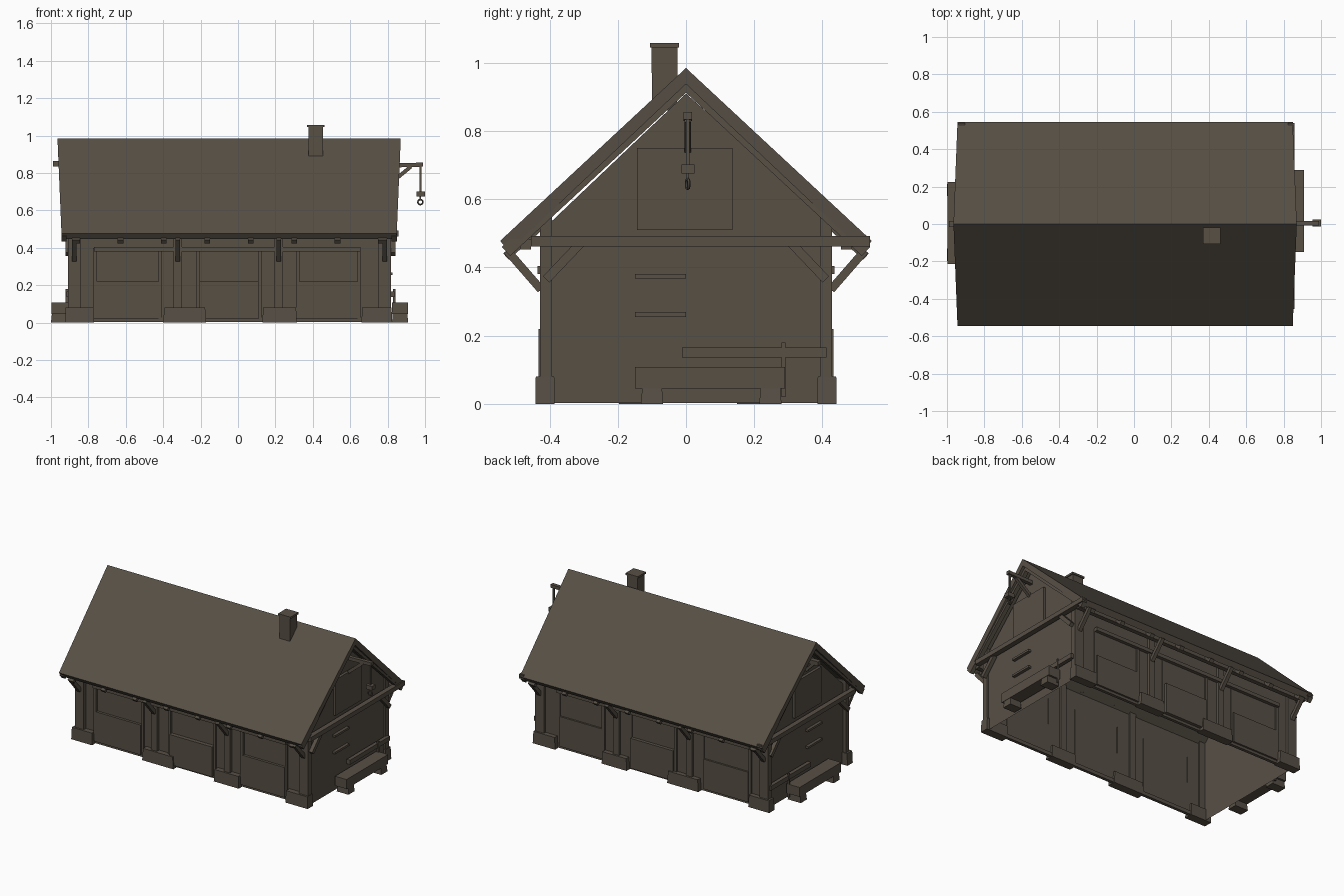
import bpy, bmesh, math
from mathutils import Vector

if "Cube" in bpy.data.objects:
    bpy.data.objects.remove(bpy.data.objects["Cube"])

mat = bpy.data.materials.new("weathered dark brown")
mat.diffuse_color = (0.095, 0.079, 0.06, 1)
mat.use_nodes = True
mat.node_tree.nodes["Principled BSDF"].inputs["Base Color"].default_value = mat.diffuse_color


def finish(name, bm):
    bmesh.ops.recalc_face_normals(bm, faces=bm.faces)
    me = bpy.data.meshes.new(name)
    bm.to_mesh(me)
    bm.free()
    me.materials.append(mat)
    ob = bpy.data.objects.new(name, me)
    bpy.context.collection.objects.link(ob)
    return ob


def box(name, x, y, z, taper=1.0):
    """Box from ranges; taper scales the top about its middle."""
    bm = bmesh.new()
    bmesh.ops.create_cube(bm, size=1)
    for v in bm.verts:
        s = taper if v.co.z > 0 else 1
        v.co = ((x[0] + x[1]) / 2 + v.co.x * s * (x[1] - x[0]),
                (y[0] + y[1]) / 2 + v.co.y * s * (y[1] - y[0]),
                z[0] if v.co.z < 0 else z[1])
    return finish(name, bm)


def beam(name, a, b, w, h=None):
    """Square timber between two points."""
    a, b = Vector(a), Vector(b)
    h = h or w
    d = (b - a).normalized()
    up = Vector((1, 0, 0)) if abs(d.z) > 0.99 else Vector((0, 0, 1))
    s = d.cross(up).normalized()
    u = s.cross(d)
    bm = bmesh.new()
    rings = [[bm.verts.new(p + s * i * w / 2 + u * j * h / 2)
              for i, j in ((-1, -1), (1, -1), (1, 1), (-1, 1))] for p in (a, b)]
    bm.faces.new(rings[0])
    bm.faces.new(rings[1][::-1])
    for k in range(4):
        n = (k + 1) % 4
        bm.faces.new((rings[0][k], rings[0][n], rings[1][n], rings[1][k]))
    return finish(name, bm)


def extrude_profile(name, pts, ends, caps=True, closed=True):
    """Sweep a (y, z) profile along x; ends(z) gives the two x limits."""
    bm = bmesh.new()
    r = [[bm.verts.new((ends(z)[i], y, z)) for y, z in pts] for i in (0, 1)]
    if caps:
        bm.faces.new(r[0])
        bm.faces.new(r[1][::-1])
    m = len(pts)
    for k in range(m if closed else m - 1):
        n = (k + 1) % m
        bm.faces.new((r[0][k], r[0][n], r[1][n], r[1][k]))
    return finish(name, bm)


# Hollow walls with gables, open underneath
extrude_profile("walls", [(-.405, .003), (-.405, .525), (0, .91), (.41, .545), (.41, .003)],
                lambda z: (-.885, .805), closed=False)

# Roof shell, longer at the ridge than at the eaves
extrude_profile("roof", [(0, .985), (.545, .478), (.52, .447), (0, .938), (-.52, .447), (-.545, .478)],
                lambda z: (-.943 - .022 * (z - .46) / .52, .848 + .022 * (z - .46) / .52))

# Bargeboards under the roof ends
for x0, x1 in ((-.915, -.945), (.82, .85)):
    for s in (-1, 1):
        beam("bargeboard", ((x0 + x1) / 2, 0, .937), ((x0 + x1) / 2, s * .528, .447), .028, .036)

# Chimney with cap
box("chimney", (.378, .455), (-.1, -.026), (.86, 1.045), 1.02)
box("chimney_cap", (.37, .462), (-.106, -.02), (1.045, 1.058))

stones = ((-.925, -.77), (-.4, -.17), (.13, .315), (.66, .825))
posts = (-.875, -.322, .218, .785)
for s in (-1, 1):
    side = "front" if s < 0 else "back"
    # Posts on stone footings
    for (a, b), px in zip(stones, posts):
        box(side + "_footing", (a, b), sorted((s * .385, s * .442)), (0, .08), .95)
        w = .033 if abs(px) > .5 else .022
        box(side + "_post", (px - w, px + w), sorted((s * .393, s * .428)), (.07, .56))
        # Brace out to the eave
        beam(side + "_eave_brace", (px, s * .425, .335), (px, s * .525, .45), .024)
    # Eave plate, rafter ends and door rail
    beam(side + "_eave_plate", (-.92, s * .47, .468), (.83, s * .47, .468), .03)
    for i in range(8):
        x = -.86 + i * .232
        beam(side + "_rafter_end", (x, s * .40, .545), (x, s * .528, .432), .03, .024)
    beam(side + "_door_rail", (-.77, s * .425, .393), (.655, s * .425, .393), .022, .024)
    # Lower doors with dark upper openings framed by uprights
    for x0, x1 in ((-.755, -.425), (-.205, .11), (.33, .64)):
        mid = x0 == -.205
        box(side + "_half_door", (x0, x1), sorted((s * .40, s * (.432 if mid else .422))), (.02, .22))
        box(side + "_door_jamb", (x0 - .02, x0), sorted((s * .40, s * .42)), (.02, .4))
        box(side + "_door_jamb", (x1, x1 + .015), sorted((s * .40, s * .415)), (.02, .4))
    # Sill beam
    beam(side + "_sill", (-.89, s * .40, .015), (.81, s * .40, .015), .02, .024)

# Gable ends: tie beam, braces, trough, plank
for e, wx, dy in ((1, .805, 0), (-1, -.885, -.065)):
    end = "right" if e > 0 else "left"
    beam(end + "_tie_beam", (wx + e * .035, -.455, .477), (wx + e * .035, .54, .477), .034, .03)
    for s in (-1, 1):
        beam(end + "_gable_brace", (wx + e * .025, s * .41, .365), (wx + e * .025, s * .31, .47), .026)
    x0 = wx + e * .018
    x1 = .91 if e > 0 else -1.0
    box(end + "_trough", sorted((x0, x1 - e * .002)), (-.15 + dy, .29 + dy), (.045, .108))
    for y in (-.132, .215):
        box(end + "_trough_foot", sorted((x0, x1)), (y + dy, y + .065 + dy), (0, .045), .9)
    beam(end + "_side_plank", (wx + e * .02, -.012, .151), (wx + e * .02, .412, .151), .025, .03)
    beam(end + "_stake", (wx + e * .03, .286 + dy, .02), (wx + e * .03, .286 + dy, .18), .012)
    # Wall slats and loft hatch
    for z in (.262, .374):
        box(end + "_slat", sorted((wx, wx + e * .02)), (-.15, 0), (z - .007, z + .007))
    box(end + "_loft_hatch", sorted((wx, wx + e * .018)), (-.143, .137), (.51, .75))

# Ridge beam stub at the left
beam("left_ridge_stub", (-.88, 0, .85), (-.988, 0, .85), .03, .028)
beam("left_stub_brace", (-.89, 0, .78), (-.95, 0, .84), .018)

# Hoist arm, brace, rope, pulley block and hook
beam("hoist_arm", (.80, .005, .84), (.99, .005, .845), .024, .022)
beam("hoist_brace", (.81, .005, .74), (.925, .005, .835), .02)
beam("hoist_rope", (.975, .005, .84), (.975, .005, .69), .01)
box("pulley_block", (.955, 1.0), (-.013, .025), (.675, .702))
bpy.ops.mesh.primitive_torus_add(location=(.975, .005, .645), rotation=(math.pi / 2, 0, .3),
                                 major_radius=.014, minor_radius=.0045,
                                 major_segments=12, minor_segments=6)
hook = bpy.context.object
hook.name = "hoist_hook"
hook.data.materials.append(mat)
bpy.ops.object.shade_smooth_by_angle()
beam("hook_shank", (.975, .005, .68), (.975, .005, .655), .008)
